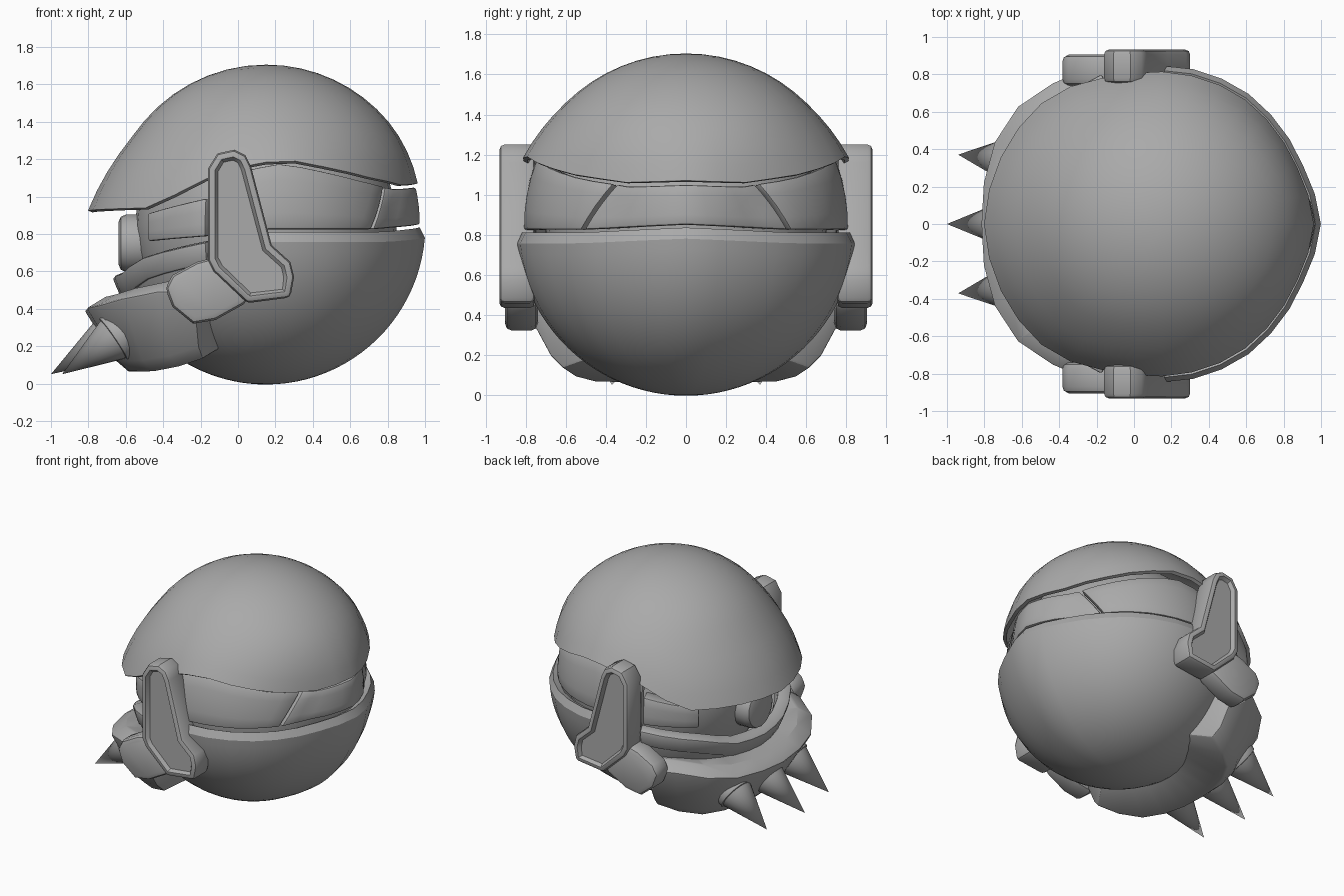
import bpy, bmesh
from math import sin, cos, asin, radians
from mathutils import Vector, Matrix

if "Cube" in bpy.data.objects:
    bpy.data.objects.remove(bpy.data.objects["Cube"])

grey = bpy.data.materials.new("plain_grey")
grey.use_nodes = True
grey.diffuse_color = (0.4, 0.4, 0.4, 1)
grey.node_tree.nodes["Principled BSDF"].inputs["Base Color"].default_value = (0.4, 0.4, 0.4, 1)

CX, CZ, R = 0.15, 0.85, 0.855      # main ball


def finish(name, bm, angle=30, bevel=0, thick=0):
    bmesh.ops.remove_doubles(bm, verts=bm.verts, dist=0.0005)
    bmesh.ops.recalc_face_normals(bm, faces=bm.faces)
    mesh = bpy.data.meshes.new(name)
    bm.to_mesh(mesh)
    bm.free()
    obj = bpy.data.objects.new(name, mesh)
    bpy.context.collection.objects.link(obj)
    mesh.materials.append(grey)
    bpy.ops.object.select_all(action='DESELECT')
    obj.select_set(True)
    bpy.context.view_layer.objects.active = obj
    if thick:
        mod = obj.modifiers.new("thickness", 'SOLIDIFY')
        mod.thickness = thick
        mod.offset = -1
        bpy.ops.object.modifier_apply(modifier=mod.name)
    if bevel:
        mod = obj.modifiers.new("bevel", 'BEVEL')
        mod.width = bevel
        mod.segments = 2
        mod.limit_method = 'ANGLE'
        mod.angle_limit = radians(40)
        bpy.ops.object.modifier_apply(modifier=mod.name)
    bpy.ops.object.shade_smooth_by_angle(angle=radians(angle))
    return obj


def curve(*keys):
    """Piecewise linear function of the angle from the rear, mirrored in y."""
    def f(deg):
        a = abs((deg + 180) % 360 - 180)
        for (a0, v0), (a1, v1) in zip(keys, keys[1:]):
            if a <= a1:
                return v0 + (v1 - v0) * max(0, a - a0) / (a1 - a0)
        return keys[-1][1]
    return f


def elevation(z):
    return asin(max(-1, min(1, (z - CZ) / R)))


def shell(name, start, end, rim, far, cols, rows, radius=lambda d: R, thick=0.05,
          flare=lambda d: 0, reach=0.36, slant=(0, 0), bevel=0.012):
    """Patch of the ball from a rim curve to a far curve; slant leans its ends,
    flare widens or narrows the part next to the rim."""
    bm = bmesh.new()
    grid = []
    for i in range(cols + 1):
        u = i / cols
        line = []
        for j in range(rows + 1):
            s = j / rows
            lean = (slant[0] * (1 - u) + slant[1] * u) * (s - 0.5)
            deg = start + (end - start) * u + lean
            e0, e1 = elevation(rim(deg)), elevation(far(deg))
            e = e0 + (e1 - e0) * s
            r = radius(deg) * cos(e) + flare(deg) * max(0, 1 - s / reach) ** 1.4
            a = radians(deg)
            line.append(bm.verts.new((CX + r * cos(a), r * sin(a), CZ + R * sin(e))))
        grid.append(line)
    for a, b in zip(grid, grid[1:]):
        for j in range(rows):
            bm.faces.new((a[j], b[j], b[j + 1], a[j + 1]))
    return finish(name, bm, 32, bevel, thick)


def prism(name, outline, y0, y1, bevel, recess=0):
    """Rounded side plate from an x-z outline, with an optional sunken face."""
    bm = bmesh.new()
    base = bm.faces.new([bm.verts.new((x, y0, z)) for x, z in outline])
    out = bmesh.ops.extrude_face_region(bm, geom=[base])["geom"]
    bmesh.ops.translate(bm, vec=(0, y1 - y0, 0),
                        verts=[g for g in out if isinstance(g, bmesh.types.BMVert)])
    bmesh.ops.recalc_face_normals(bm, faces=bm.faces)
    corners = [e for e in bm.edges if e.calc_face_angle(0) > radians(50)]
    bmesh.ops.bevel(bm, geom=corners, offset=bevel, segments=2, profile=0.5,
                    affect='EDGES', clamp_overlap=True)
    if recess:
        face = max(bm.faces, key=lambda f: f.calc_center_median().y * (1 if y1 > 0 else -1))
        bmesh.ops.inset_region(bm, faces=[face], thickness=0.012, depth=0)
        bmesh.ops.inset_region(bm, faces=[face], thickness=0.018, depth=-recess)
    return finish(name, bm, 35)


# Rim heights and widths around the head (0 = rear, 180 = face)
dome_rim = curve((0, 1.07), (22, 1.06), (45, 1.10), (83, 1.2), (100, 1.16),
                 (115, 1.08), (132, 0.94), (180, 0.925))
dome_flare = curve((0, -0.015), (22, -0.045), (40, -0.035), (55, -0.01), (83, 0.03),
                   (110, 0.02), (137, 0.065), (180, 0.1))
bowl_rim = curve((0, 0.835), (40, 0.81), (90, 0.81), (112, 0.74), (140, 0.66),
                 (160, 0.57), (180, 0.55))
bowl_radius = curve((0, 0.852), (22, 0.82), (40, 0.825), (55, 0.84), (80, 0.85), (120, R))

# Domed top, bowl below, and the core between them
shell("helmet_dome", 0, 360, dome_rim, lambda d: CZ + R, 32, 12, thick=0.025,
      flare=dome_flare, bevel=0)
shell("lower_bowl", 0, 360, bowl_rim, lambda d: CZ - R, 32, 24, radius=bowl_radius,
      flare=lambda d: -0.03, reach=0.04, bevel=0)
bm = bmesh.new()
bmesh.ops.create_uvsphere(bm, u_segments=32, v_segments=16, radius=0.7,
                          matrix=Matrix.Translation((CX, 0, CZ)))
finish("inner_core", bm)

# Lip around the mouth
shell("mouth_lip", 112, 248, lambda d: bowl_rim(d) - 0.10, lambda d: bowl_rim(d) + 0.015,
      14, 2, radius=lambda d: R + 0.015, thick=0.09)

# Visor band panels
band_low = lambda d: bowl_rim(d) + 0.015
band_high = lambda d: dome_rim(d) - 0.02
band_radius = curve((0, 0.822), (14, 0.79), (28, 0.745), (42, 0.77), (65, 0.795),
                    (90, 0.81), (112, 0.815))
cheek_low = curve((110, 0.79), (140, 0.76))
cheek_high = curve((110, 1.0), (140, 0.91))
shell("rear_visor", -35, 35, band_low, band_high, 10, 4, band_radius, 0.06, slant=(13, -13))
for side, s in (("back_side", 1), ("front_side", -1)):
    shell(side + "_visor", s * 36.5, s * 112, band_low, band_high, 9, 4, band_radius, 0.06,
          slant=(-13 * s, 0))
    shell(side + "_cheek_panel", s * 113, s * 140, cheek_low, cheek_high, 4, 3,
          lambda d: 0.83, 0.14)

    # Ear fin with sunken face, and the link to the jaw
    fin = [(-0.16, 1.15), (-0.11, 1.23), (-0.02, 1.25), (0.04, 1.22), (0.07, 1.16),
           (0.18, 0.74), (0.28, 0.65), (0.3, 0.57), (0.28, 0.46), (0.05, 0.43),
           (-0.13, 0.6), (-0.16, 0.66)]
    prism(side + "_ear_fin", fin, s * 0.755, s * 0.932, 0.025, recess=0.025)
    link = [(-0.39, 0.51), (-0.35, 0.58), (-0.22, 0.65), (-0.11, 0.68), (0.06, 0.44),
            (-0.12, 0.34), (-0.24, 0.32), (-0.35, 0.41)]
    prism(side + "_jaw_link", link, s * 0.74, s * 0.905, 0.035)

# Jaw guard swept around the face, rising and tapering to its ends
section = [(0.97, 0.39), (0.87, 0.45), (0.72, 0.47), (0.60, 0.30), (0.45, 0.14),
           (0.73, 0.06), (0.80, 0.12)]
bulge = curve((114, 0.95), (126, 0.98), (146, 1.045), (160, 1.02), (180, 1))
top_lift = curve((114, 0.1), (130, 0.1), (150, 0.03), (180, 0))
base_lift = curve((117, 0.08), (130, 0.03), (145, 0))
bm = bmesh.new()
rings = []
steps = 10
for i in range(steps + 1):
    ring = []
    for r, z in section:
        deg = 180 + (63 + 12 * (z - 0.2)) * (2 * i / steps - 1)
        a = radians(deg)
        lift = top_lift(deg) * (1 if r > 0.8 else 0.4) if z > 0.35 else base_lift(deg)
        r *= bulge(deg)
        ring.append(bm.verts.new((CX + r * cos(a), r * sin(a), z + lift)))
    rings.append(ring)
for p, q in zip(rings, rings[1:]):
    for k in range(len(section)):
        n = (k + 1) % len(section)
        bm.faces.new((p[k], p[n], q[n], q[k]))
bm.faces.new(rings[0])
bm.faces.new(rings[-1])
finish("jaw_guard", bm, 25, 0.012)


def cone(name, start, end, r0, r1, sides, bevel=0):
    start, end = Vector(start), Vector(end)
    axis = end - start
    turn = axis.to_track_quat('Z', 'Y').to_matrix().to_4x4()
    bm = bmesh.new()
    bmesh.ops.create_cone(bm, cap_ends=True, segments=sides, radius1=r0, radius2=r1,
                          depth=axis.length,
                          matrix=Matrix.Translation((start + end) / 2) @ turn)
    return finish(name, bm, 40, bevel)


# Three chin spikes on short collars
for label, y, shift in (("back", 0.36, 0.06), ("middle", 0, 0), ("front", -0.36, 0.06)):
    tip = Vector((-1.0 + shift, y * 1.03, 0.05))
    base = Vector((-0.69 + shift * 0.5, y * 0.95, 0.24))
    cone(label + "_spike", base, tip, 0.125, 0.0, 20)
    back = (base - tip).normalized()
    cone(label + "_spike_collar", base + back * 0.06, base - back * 0.01, 0.135, 0.135, 20, 0.008)

# Single round eye
cone("eye", (-0.42, 0, 0.75), (-0.64, 0, 0.75), 0.155, 0.155, 24, 0.045)
